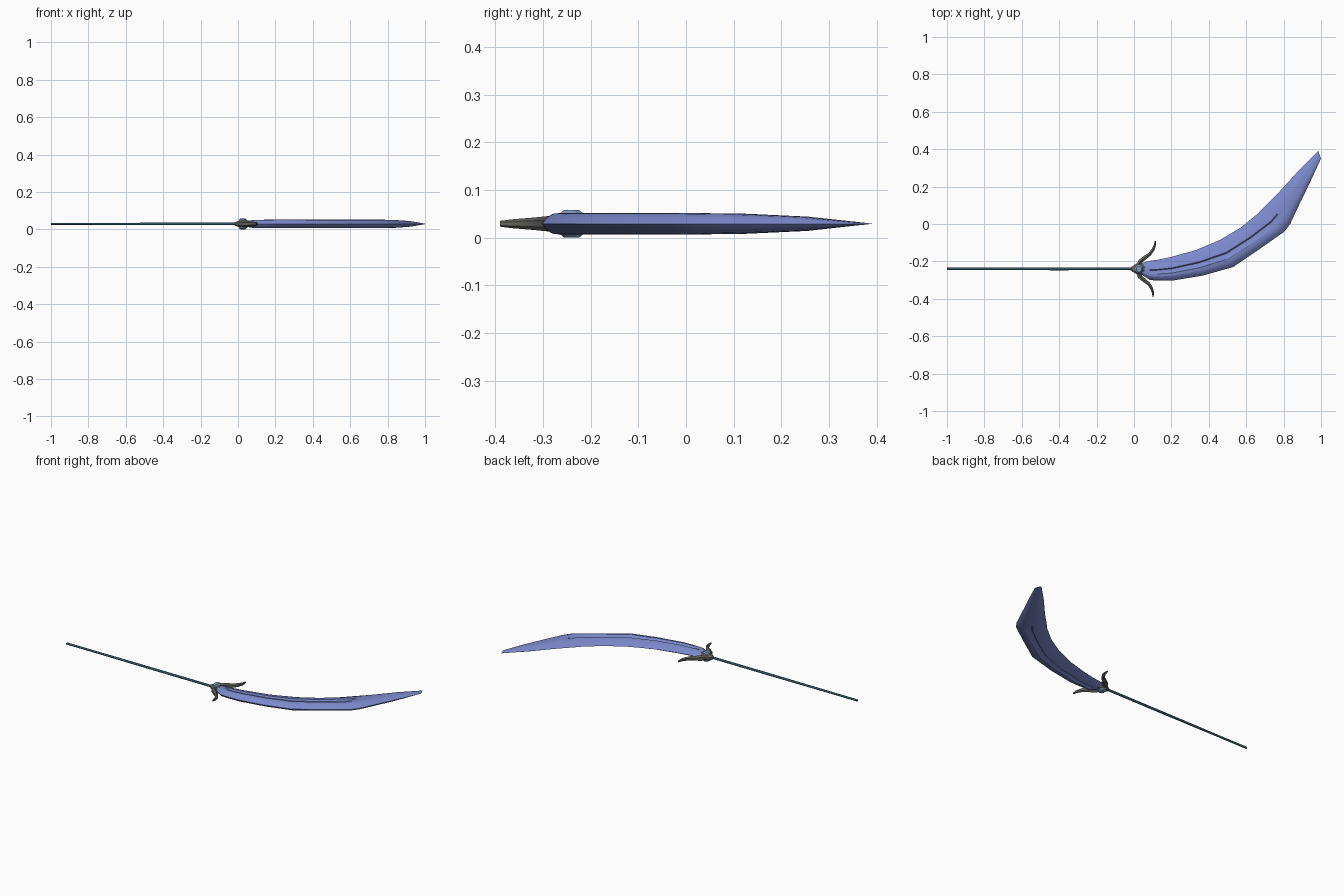
import bpy, bmesh
from math import sin, cos, pi, radians
from mathutils import Vector

if "Cube" in bpy.data.objects:
    bpy.data.objects.remove(bpy.data.objects["Cube"])

YC, ZC = -0.24, 0.029      # axis of the shaft, mid-plane of the blade


def material(name, rgb):
    m = bpy.data.materials.new(name)
    m.diffuse_color = (*rgb, 1)
    m.use_nodes = True
    m.node_tree.nodes["Principled BSDF"].inputs["Base Color"].default_value = m.diffuse_color
    return m


BLUE = material("blade_blue", (0.20, 0.25, 0.60))
TEAL = material("shaft_teal", (0.03, 0.09, 0.11))
IRON = material("guard_iron", (0.13, 0.13, 0.115))
GEM = material("gem_blue", (0.22, 0.33, 0.50))


def loft(name, rings, mat, smooth=None):
    """Skin a list of equal-length closed rings and cap both ends."""
    bm = bmesh.new()
    vs = [[bm.verts.new(p) for p in r] for r in rings]
    n = len(rings[0])
    for a, b in zip(vs, vs[1:]):
        for i in range(n):
            j = (i + 1) % n
            bm.faces.new((a[i], a[j], b[j], b[i]))
    bm.faces.new(vs[0])
    bm.faces.new(vs[-1][::-1])
    bmesh.ops.remove_doubles(bm, verts=bm.verts, dist=1e-5)
    bmesh.ops.recalc_face_normals(bm, faces=bm.faces)
    me = bpy.data.meshes.new(name)
    bm.to_mesh(me)
    bm.free()
    me.materials.append(mat)
    ob = bpy.data.objects.new(name, me)
    bpy.context.collection.objects.link(ob)
    if smooth:
        bpy.ops.object.select_all(action='DESELECT')
        ob.select_set(True)
        bpy.context.view_layer.objects.active = ob
        bpy.ops.object.shade_smooth_by_angle(angle=radians(smooth))
    return ob


def tube(name, path, sides, mat, smooth=None):
    """Loft ellipses along (x, y, half width, half height) points in plan."""
    pts = [Vector((p[0], p[1], ZC)) for p in path]
    rings = []
    for i, (p, s) in enumerate(zip(pts, path)):
        t = (pts[min(i + 1, len(pts) - 1)] - pts[max(i - 1, 0)]).normalized()
        side = Vector((-t.y, t.x, 0))
        rings.append([p + side * s[2] * cos(a) + Vector((0, 0, s[3] * sin(a)))
                      for a in (2 * pi * (k + 0.5) / sides for k in range(sides))])
    return loft(name, rings, mat, smooth)


# Shaft
tube("shaft", [(-1, YC, .007, .006), (-0.8, YC, .007, .006),
               (-0.4, YC, .008, .007), (0.01, YC, .007, .007)], 8, TEAL, 50)

# Blade: outer edge x,y / inner edge x,y / half thickness / groove amount
stations = [
    (0.035, -.268, 0.035, -.210, .014, 0),
    (0.085, -.299, 0.085, -.197, .022, 0),
    (0.125, -.303, 0.120, -.192, .022, 1),
    (0.210, -.302, 0.195, -.177, .023, 1),
    (0.370, -.275, 0.330, -.140, .023, 1),
    (0.530, -.230, 0.460, -.085, .023, 1),
    (0.670, -.135, 0.570, -.020, .023, 1),
    (0.805, -.040, 0.665, 0.058, .023, 1),
    (0.835, 0.000, 0.705, 0.100, .022, 0),
    (0.870, 0.075, 0.775, 0.170, .021, 0),
    (0.940, 0.220, 0.880, 0.285, .015, 0),
    (1.000, 0.350, 0.985, 0.390, .002, 0),
]
# Half section: position from outer to inner edge, height, groove depth
section = [(.10, .62, 0), (.20, .92, 0), (.32, 1, 0), (.40, 1, .30),
           (.50, 1, .42), (.54, 1, 0), (.74, .80, 0)]
rings = []
for ox, oy, ix, iy, h, g in stations:
    o, i = Vector((ox, oy, ZC)), Vector((ix, iy, ZC))
    top = [o.lerp(i, v) + Vector((0, 0, h * (z - g * d))) for v, z, d in section]
    bottom = [Vector((p.x, p.y, 2 * ZC - p.z)) for p in reversed(top)]
    rings.append([o] + top + [i] + bottom)
loft("blade", rings, BLUE, 20)

# Collar joining shaft, guard and blade
tube("guard_collar", [(-.018, YC, .008, .008), (-.005, YC, .018, .015),
                      (.015, YC, .032, .021), (.040, YC, .033, .021),
                      (.062, YC, .022, .018)], 8, IRON)

# Curved guard prongs, one each side
prong = [(.022, .015, .012, .017), (.034, .042, .013, .017),
         (.058, .062, .012, .015), (.085, .082, .010, .013),
         (.103, .108, .009, .011), (.112, .132, .007, .009),
         (.114, .155, .003, .006)]
for name, s, dx in (("guard_prong_inner", 1, 0), ("guard_prong_outer", -1, -.012)):
    tube(name, [(x + dx * y / .155, YC + s * y * .97, w, h) for x, y, w, h in prong],
         6, IRON, 40)

# Small spur in front of each prong root
for name, s in (("spur_inner", 1), ("spur_outer", -1)):
    tube(name, [(.035, YC + s * .015, .010, .012), (.038, YC + s * .032, .007, .009),
                (.034, YC + s * .045, .002, .003)], 6, IRON)

# Faceted gems on both faces of the collar
for name, s in (("gem_top", 1), ("gem_bottom", -1)):
    layers = [(.015, .024, .027), (.023, .022, .025), (.029, .014, .017)]
    loft(name, [[Vector((.026 + rx * cos(a), YC + ry * sin(a), ZC + s * z))
                 for a in (pi / 4 * (k + .5) for k in range(8))]
                for z, rx, ry in layers], GEM)
